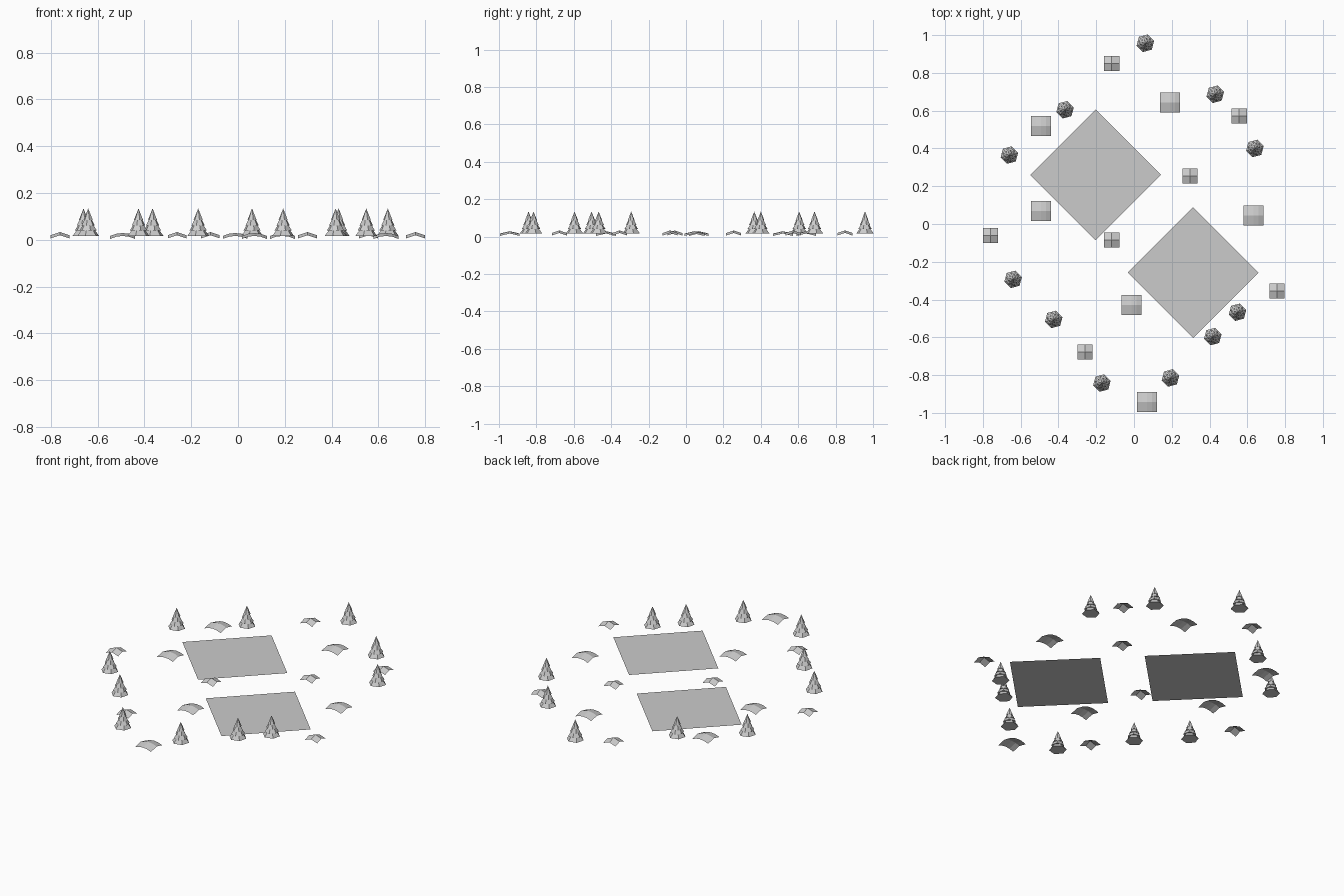
import bpy, bmesh, math

if "Cube" in bpy.data.objects:
    bpy.data.objects.remove(bpy.data.objects["Cube"])


def finish(bm, name):
    me = bpy.data.meshes.new(name)
    bm.to_mesh(me)
    bm.free()
    ob = bpy.data.objects.new(name, me)
    bpy.context.collection.objects.link(ob)
    return ob


def field(x, y, r, name):
    # flat square turned 45 degrees
    bm = bmesh.new()
    bm.faces.new([bm.verts.new((x + r * a, y + r * b, 0))
                  for a, b in ((1, 0), (0, 1), (-1, 0), (0, -1))])
    finish(bm, name)


def mound(x, y, half, nx, ny, low, high, name):
    # open arched patch, lowest at its corners
    bm = bmesh.new()
    bmesh.ops.create_grid(bm, x_segments=nx, y_segments=ny, size=half)
    for v in bm.verts:
        u, w = v.co.x / half, v.co.y / half
        v.co = (x + v.co.x, y + v.co.y,
                high - (high - low) * (u * u + w * w) / 2)
    finish(bm, name)


def tree(x, y, name):
    # overlapping six-sided tiers, alternately turned
    bm = bmesh.new()
    tiers = ((0.017, 0.048, 0.080), (0.040, 0.038, 0.100),
             (0.062, 0.029, 0.118), (0.085, 0.020, 0.134))
    for i, (z0, r, z1) in enumerate(tiers):
        tip = bm.verts.new((x, y, z1))
        ring = []
        for k in range(6):
            a = math.radians(15 + 60 * k + 30 * (i % 2))
            ring.append(bm.verts.new((x + r * math.cos(a), y + r * math.sin(a), z0)))
        for k in range(6):
            bm.faces.new((ring[k], ring[(k + 1) % 6], tip))
        bm.faces.new(ring[::-1])
    finish(bm, name)


# Two ground plots
field(-0.203, 0.26, 0.346, "plot_back")
field(0.313, -0.257, 0.346, "plot_front")

# Small and large mounds
small = [(-0.118, 0.85), (0.557, 0.572), (0.297, 0.255), (-0.76, -0.06),
         (-0.118, -0.085), (0.758, -0.355), (-0.26, -0.677)]
large = [(-0.493, 0.518), (0.19, 0.643), (-0.493, 0.068),
         (0.632, 0.045), (-0.012, -0.428), (0.07, -0.942)]
for i, (x, y) in enumerate(small):
    mound(x, y, 0.04, 2, 2, 0.006, 0.033, f"small_mound_{i}")
for i, (x, y) in enumerate(large):
    mound(x, y, 0.053, 4, 2, 0.004, 0.029, f"large_mound_{i}")

# Trees around the plots
trees = [(0.06, 0.957), (0.43, 0.687), (0.64, 0.40), (-0.365, 0.605),
         (-0.66, 0.365), (-0.64, -0.293), (-0.425, -0.505), (-0.17, -0.842),
         (0.193, -0.815), (0.417, -0.596), (0.548, -0.467)]
for i, (x, y) in enumerate(trees):
    tree(x, y, f"tree_{i}")
